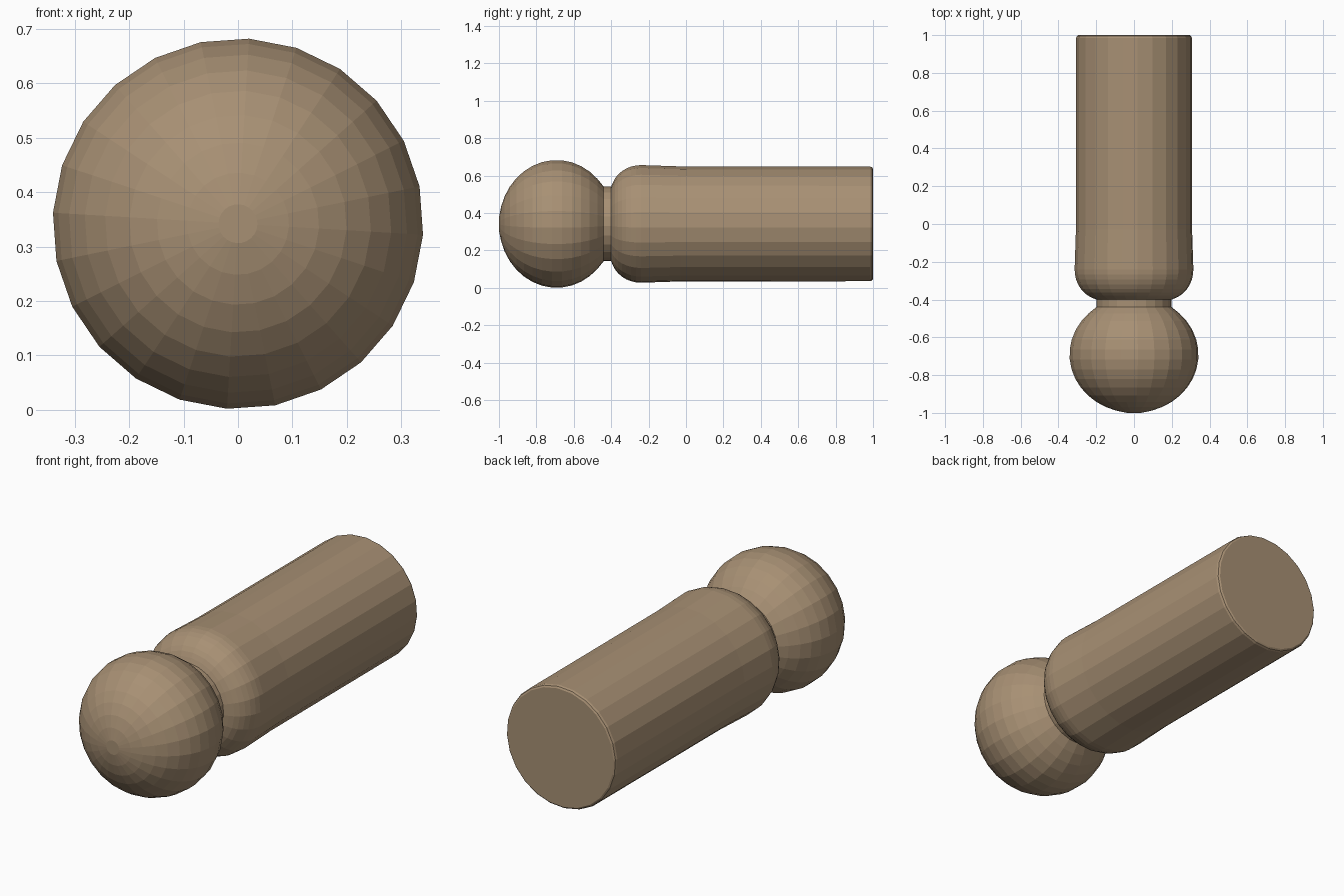
import bpy, bmesh, math

if "Cube" in bpy.data.objects:
    bpy.data.objects.remove(bpy.data.objects["Cube"])

SIDES = 24
OFFSET = math.radians(-3.4)   # slight roll of the facets about the long axis
AXIS_Z = 0.342

tan = bpy.data.materials.new("tan")
tan.diffuse_color = (0.39, 0.28, 0.175, 1)
tan.use_nodes = True
tan.node_tree.nodes["Principled BSDF"].inputs["Base Color"].default_value = tan.diffuse_color


def lathe(name, profile):
    """Revolve (y, radius) points about the y axis and cap both ends."""
    bm = bmesh.new()
    rings = []
    for y, r in profile:
        rings.append([bm.verts.new((r * math.cos(OFFSET + math.tau * i / SIDES), y,
                                    AXIS_Z + r * math.sin(OFFSET + math.tau * i / SIDES)))
                      for i in range(SIDES)])
    for a, b in zip(rings, rings[1:]):
        for i in range(SIDES):
            j = (i + 1) % SIDES
            bm.faces.new((a[i], a[j], b[j], b[i]))
    bm.faces.new(rings[0])
    bm.faces.new(rings[-1])
    bmesh.ops.recalc_face_normals(bm, faces=bm.faces)
    mesh = bpy.data.meshes.new(name)
    bm.to_mesh(mesh)
    bm.free()
    mesh.materials.append(tan)
    obj = bpy.data.objects.new(name, mesh)
    bpy.context.collection.objects.link(obj)
    return obj


# Slightly flattened ball, cut off where it meets the neck
ball = []
for k in range(15):
    t = math.radians(6 + (145 - 6) * k / 14)
    ball.append((-0.692 - 0.308 * math.cos(t), 0.342 * math.sin(t)))
ball[0] = (-1.0, ball[0][1])
ball[-1] = (-0.44, 0.2)
lathe("ball_head", ball)

# Short narrow neck
lathe("neck", [(-0.45, 0.2), (-0.39, 0.2)])

# Shaft: rounded shoulder, gentle taper, small bevel on the flat end
shaft = [(-0.40, 0.2)]
for k in range(1, 9):
    t = math.radians(10 + 80 * k / 8)
    shaft.append((-0.24 - 0.16 * math.cos(t), 0.175 + 0.14 * math.sin(t)))
shaft += [(-0.15, 0.312), (-0.03, 0.308), (0.985, 0.307), (0.995, 0.303), (1.0, 0.295)]
lathe("shaft", shaft)
